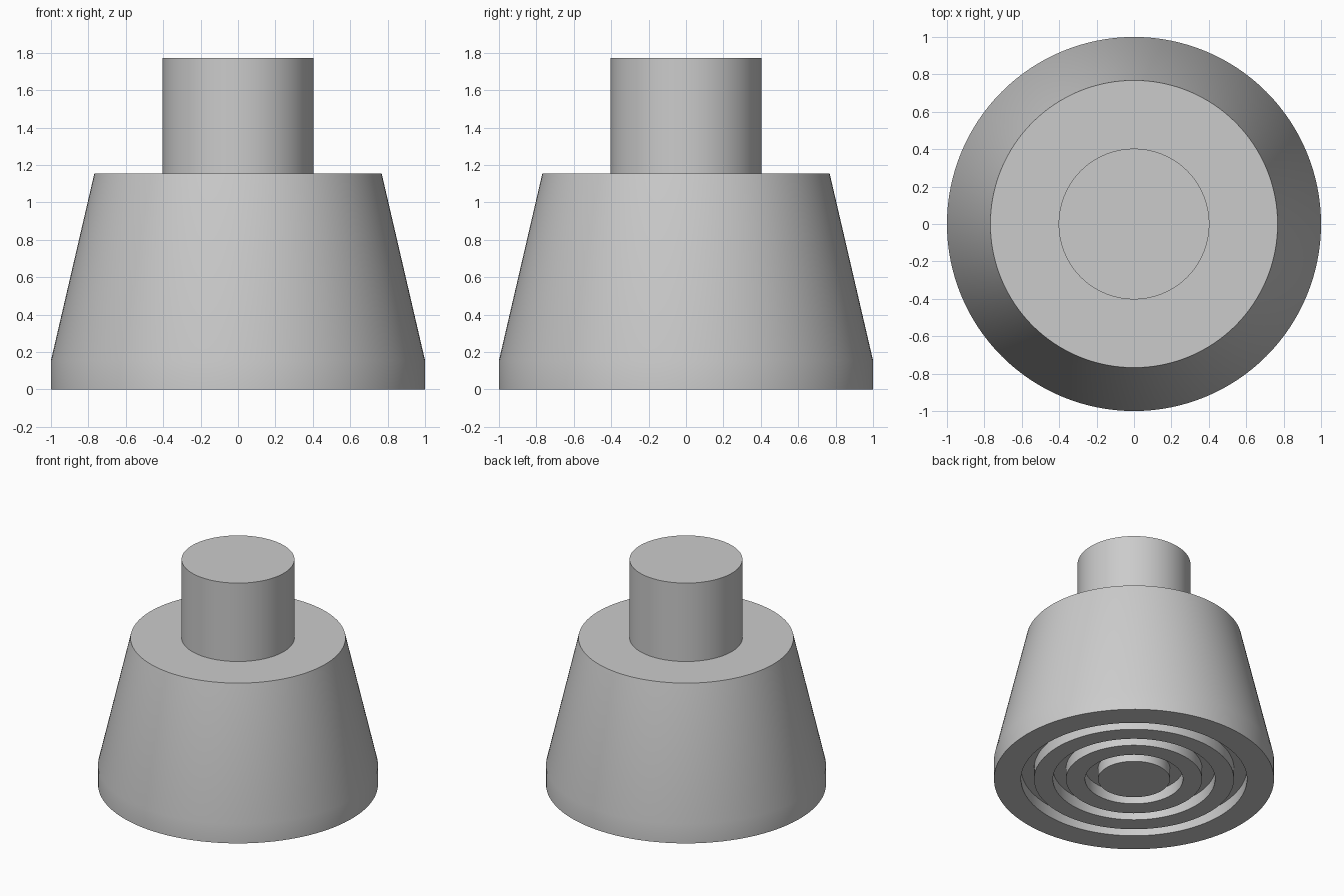
import bpy
import bmesh
import math

cube = bpy.data.objects.get("Cube")
if cube:
    bpy.data.objects.remove(cube, do_unlink=True)

SEGMENTS = 128
GROOVE_DEPTH = 0.09
GROOVE_WIDTH = 0.093

grey = bpy.data.materials.new("plain grey")
grey.use_nodes = True
colour = (0.6, 0.6, 0.6, 1)
grey.diffuse_color = colour
grey.node_tree.nodes["Principled BSDF"].inputs["Base Color"].default_value = colour


def lathe(name, profile):
    """Spin a (radius, height) profile around the z axis."""
    bm = bmesh.new()
    verts = [bm.verts.new((r, 0, z)) for r, z in profile]
    edges = [bm.edges.new(pair) for pair in zip(verts, verts[1:])]
    bmesh.ops.spin(bm, geom=verts + edges, axis=(0, 0, 1), cent=(0, 0, 0),
                   angle=math.tau, steps=SEGMENTS)
    bmesh.ops.remove_doubles(bm, verts=bm.verts, dist=0.0001)
    bmesh.ops.recalc_face_normals(bm, faces=bm.faces)
    mesh = bpy.data.meshes.new(name)
    bm.to_mesh(mesh)
    bm.free()
    mesh.materials.append(grey)
    obj = bpy.data.objects.new(name, mesh)
    bpy.context.collection.objects.link(obj)
    bpy.ops.object.select_all(action="DESELECT")
    obj.select_set(True)
    bpy.context.view_layer.objects.active = obj
    bpy.ops.object.shade_smooth_by_angle(angle=math.radians(30))
    return obj


# Underside with three concentric grooves
profile = [(0, 0)]
for inner in (0.257, 0.486, 0.714):
    outer = inner + GROOVE_WIDTH
    profile += [(inner, 0), (inner, GROOVE_DEPTH), (outer, GROOVE_DEPTH), (outer, 0)]

# Short straight rim, tapered side, flat shoulder and round stem
profile += [(1, 0), (1, 0.155), (0.768, 1.155), (0.403, 1.155), (0.403, 1.773), (0, 1.773)]
lathe("tapered_foot_with_stem", profile)
